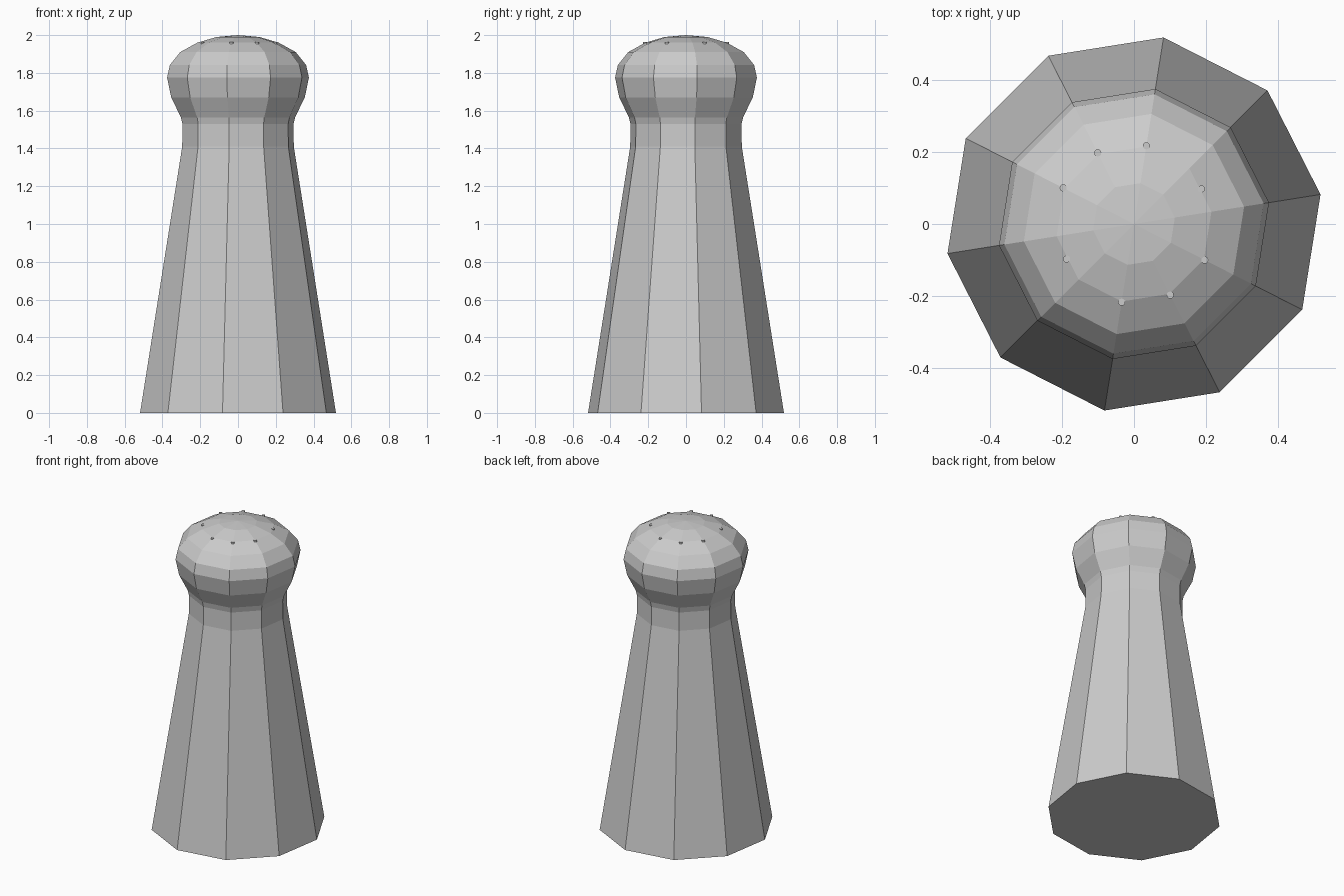
import bpy, bmesh
from math import sin, cos, radians

if "Cube" in bpy.data.objects:
    bpy.data.objects.remove(bpy.data.objects["Cube"])

SIDES, OFFSET = 10, 9


def finish(name, bm):
    bmesh.ops.recalc_face_normals(bm, faces=bm.faces)
    mesh = bpy.data.meshes.new(name)
    bm.to_mesh(mesh)
    bm.free()
    obj = bpy.data.objects.new(name, mesh)
    bpy.context.collection.objects.link(obj)
    return obj


def lathe(name, profile, top):
    """Ten-sided faceted solid from (radius, height) rings and a top point."""
    bm = bmesh.new()
    rings = []
    for r, z in profile:
        angles = [radians(OFFSET + 360 / SIDES * i) for i in range(SIDES)]
        rings.append([bm.verts.new((r * cos(a), r * sin(a), z)) for a in angles])
    for low, high in zip(rings, rings[1:]):
        for i in range(SIDES):
            j = (i + 1) % SIDES
            bm.faces.new((low[i], low[j], high[j], high[i]))
    bm.faces.new(rings[0][::-1])
    apex = bm.verts.new((0, 0, top))
    for i in range(SIDES):
        bm.faces.new((rings[-1][i], rings[-1][(i + 1) % SIDES], apex))
    return finish(name, bm)


# Tapered body, straight neck and rounded cap in one continuous surface
lathe("shaker_body", [
    (0.525, 0.0), (0.299, 1.41), (0.298, 1.53), (0.306, 1.565),
    (0.358, 1.67), (0.380, 1.775), (0.365, 1.842), (0.310, 1.91),
    (0.218, 1.96), (0.115, 1.99)], 2.0)

# Ring of small pouring-hole discs on the cap
for n, (angle, r) in enumerate([(27.5, 0.211), (81, 0.22), (117, 0.222), (153, 0.221)]):
    for turn in (0, 180):
        a = radians(angle + turn)
        bpy.ops.mesh.primitive_cylinder_add(
            vertices=12, radius=0.01, depth=0.014,
            location=(r * cos(a), r * sin(a), 1.956))
        bpy.context.object.name = f"pouring_hole_{n + 1}_{'a' if turn == 0 else 'b'}"
